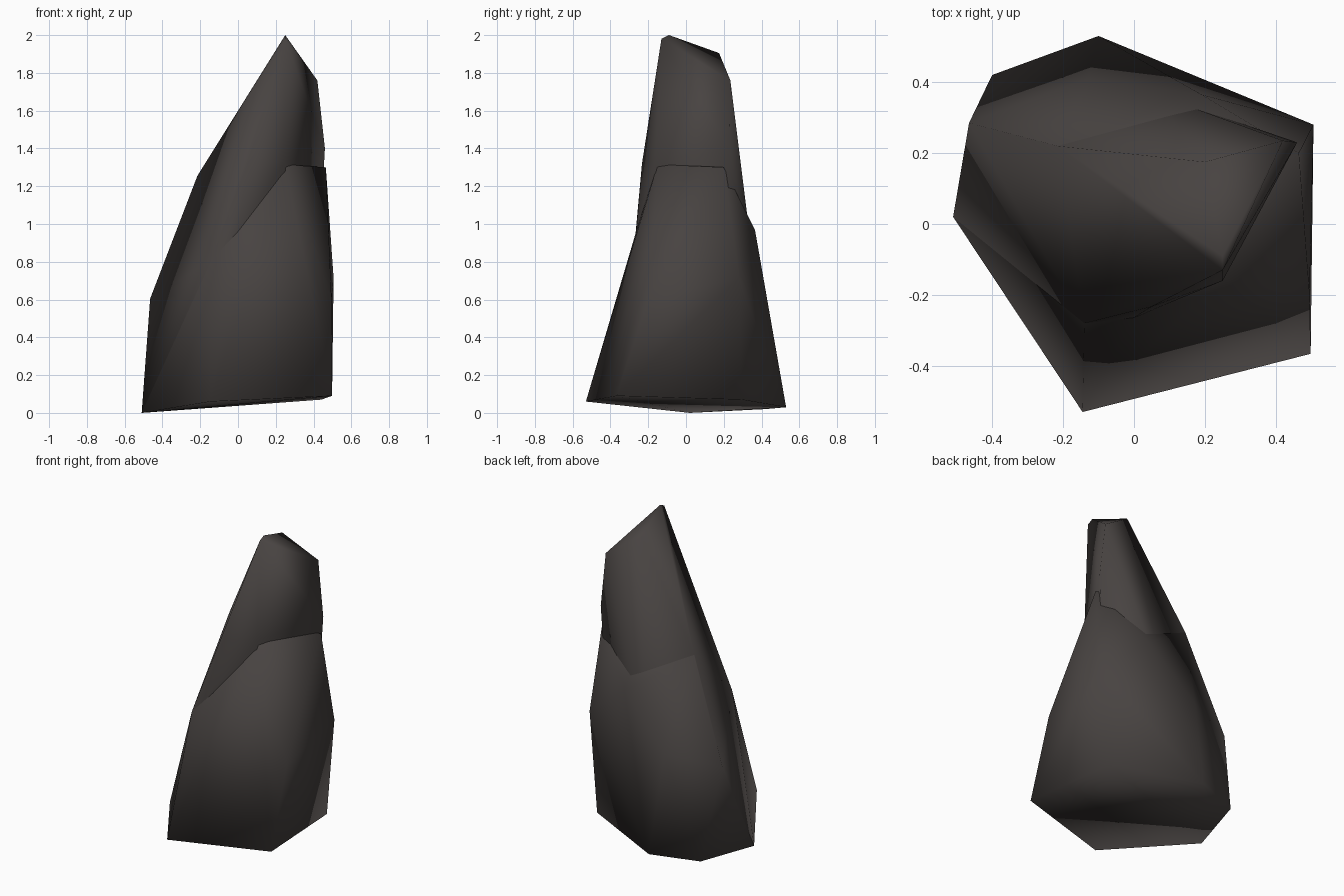
import bpy, bmesh, math

if "Cube" in bpy.data.objects:
    bpy.data.objects.remove(bpy.data.objects["Cube"])

stone = bpy.data.materials.new("dark_stone")
stone.diffuse_color = (0.064, 0.056, 0.053, 1)
stone.use_nodes = True
stone.node_tree.nodes["Principled BSDF"].inputs["Base Color"].default_value = stone.diffuse_color


def rock(name, points):
    """Smooth-shaded shard: convex hull of a few corner points."""
    bm = bmesh.new()
    for p in points:
        bm.verts.new(p)
    bmesh.ops.convex_hull(bm, input=bm.verts)
    loose = [v for v in bm.verts if not v.link_faces]
    bmesh.ops.delete(bm, geom=loose, context='VERTS')
    bmesh.ops.recalc_face_normals(bm, faces=bm.faces)
    me = bpy.data.meshes.new(name)
    bm.to_mesh(me)
    bm.free()
    me.materials.append(stone)
    ob = bpy.data.objects.new(name, me)
    bpy.context.collection.objects.link(ob)
    bpy.ops.object.select_all(action='DESELECT')
    ob.select_set(True)
    bpy.context.view_layer.objects.active = ob
    bpy.ops.object.shade_smooth_by_angle(angle=math.radians(115))
    return ob


# corners shared by both shards
base_left = (-.51, .02, 0)
front_ridge = [(-.14, -.28, .81), (.0, -.264, .96)]
back_ridge = (-.13, .41, .65)
left_peak = (-.215, .22, 1.255)
left_bumps = [(-.465, .285, .605), (-.455, .23, .505)]

# tall leaning shard
rock("tall_shard", [
    base_left, *front_ridge, left_peak, *left_bumps,
    (-.13, -.26, .3), (.24, -.14, .3), (.40, .20, .3), (-.40, .30, .1),
    (.05, -.233, 1.32), (.25, -.16, 1.33),
    (.05, .37, .68), (.46, .23, 1.40), (.435, .22, 1.31),
    (.25, -.13, 1.98), (.25, -.09, 2.0), (.20, .175, 1.905), (.42, .235, 1.76)])

# broad lower shard with a ledge at its top right
rock("lower_shard", [
    (-.145, -.53, .06), base_left, (-.10, .53, .03), (-.40, .42, .02),
    (.498, -.366, .09), (.44, .296, .07),
    *front_ridge, back_ridge, left_peak, *left_bumps,
    (.495, -.20, .60), (.506, .28, .715), (.19, .365, .97),
    (.25, -.15, 1.315), (.465, .20, 1.30), (.20, .10, 1.315)])
